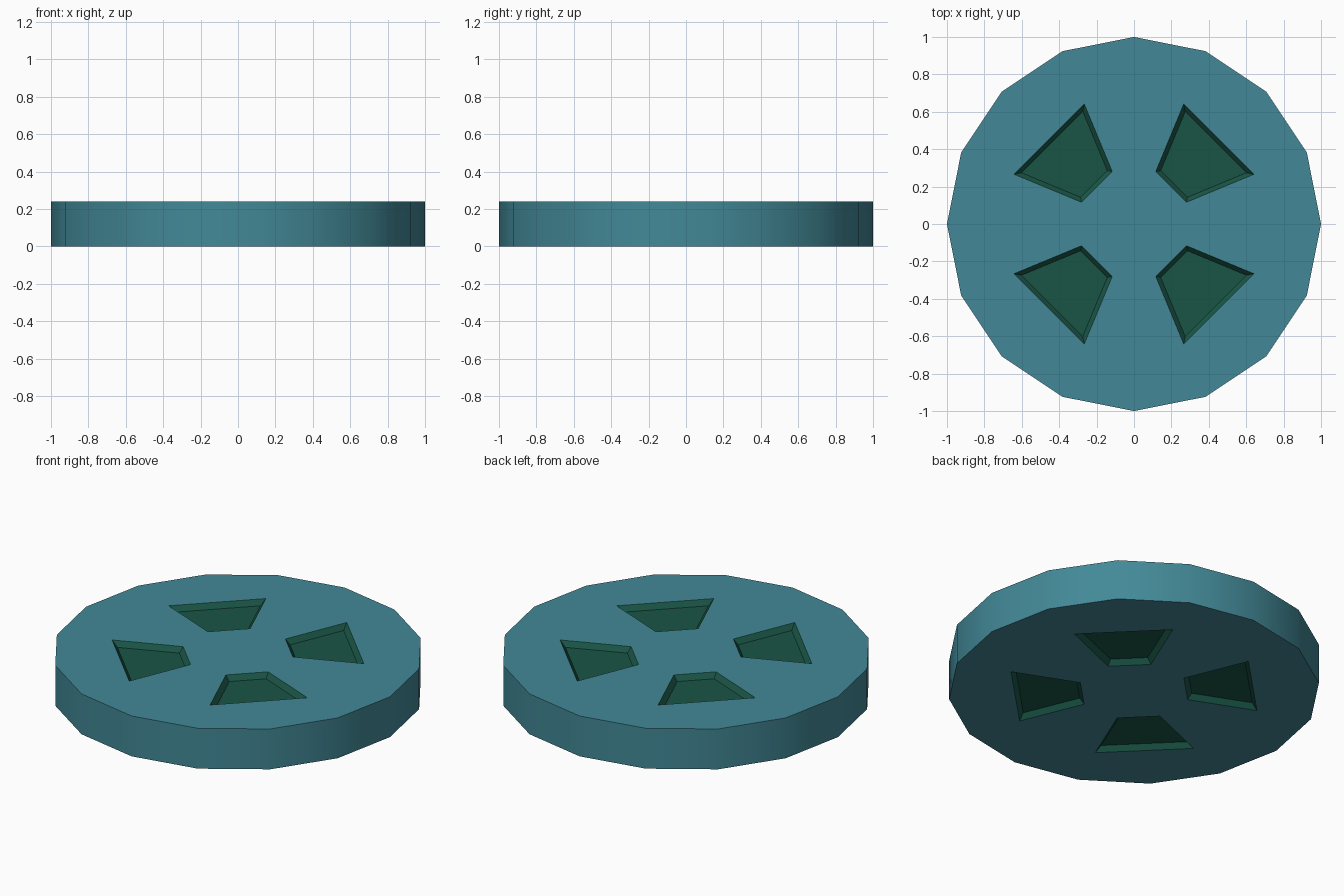
import bpy, bmesh
from math import cos, sin, pi

if "Cube" in bpy.data.objects:
    bpy.data.objects.remove(bpy.data.objects["Cube"])

HEIGHT, R_IN, R_OUT = 0.24, 0.303, 0.695
INSET, DEPTH = 0.023, 0.03


def material(name, color):
    m = bpy.data.materials.new(name)
    m.diffuse_color = color
    m.use_nodes = True
    m.node_tree.nodes["Principled BSDF"].inputs["Base Color"].default_value = m.diffuse_color
    return m


bm = bmesh.new()


def ring(radius, count, z):
    # points start at 22.5 degrees
    return [bm.verts.new((radius * cos(pi / 8 + 2 * pi * i / count),
                          radius * sin(pi / 8 + 2 * pi * i / count), z))
            for i in range(count)]


# Top and bottom faces: octagonal hub, eight sectors, sixteen-sided rim
rims, pockets = [], []
for z in (0, HEIGHT):
    hub, mid, rim = ring(R_IN, 8, z), ring(R_OUT, 8, z), ring(1, 16, z)
    rims.append(rim)
    bm.faces.new(hub)
    for i in range(8):
        j = (i + 1) % 8
        sector = bm.faces.new((hub[i], mid[i], mid[j], hub[j]))
        bm.faces.new((mid[i], rim[2 * i], rim[2 * i + 1], rim[(2 * i + 2) % 16], mid[j]))
        if i % 2 == 0:
            pockets.append(sector)

# Outer wall
for i in range(16):
    j = (i + 1) % 16
    bm.faces.new((rims[0][i], rims[0][j], rims[1][j], rims[1][i]))
bmesh.ops.recalc_face_normals(bm, faces=bm.faces)

# Sunken sloped pockets on both sides
walls = bmesh.ops.inset_individual(bm, faces=pockets, thickness=INSET,
                                   depth=-DEPTH, use_even_offset=True)["faces"]
for f in pockets + walls:
    f.material_index = 1

mesh = bpy.data.meshes.new("wheel_disc")
bm.to_mesh(mesh)
bm.free()
mesh.materials.append(material("teal", (0.055, 0.25, 0.31, 1)))
mesh.materials.append(material("dark_green", (0.01, 0.09, 0.06, 1)))
disc = bpy.data.objects.new("wheel_disc", mesh)
bpy.context.collection.objects.link(disc)
bpy.context.view_layer.objects.active = disc
disc.select_set(True)
bpy.ops.object.shade_smooth_by_angle(angle=pi / 6)
